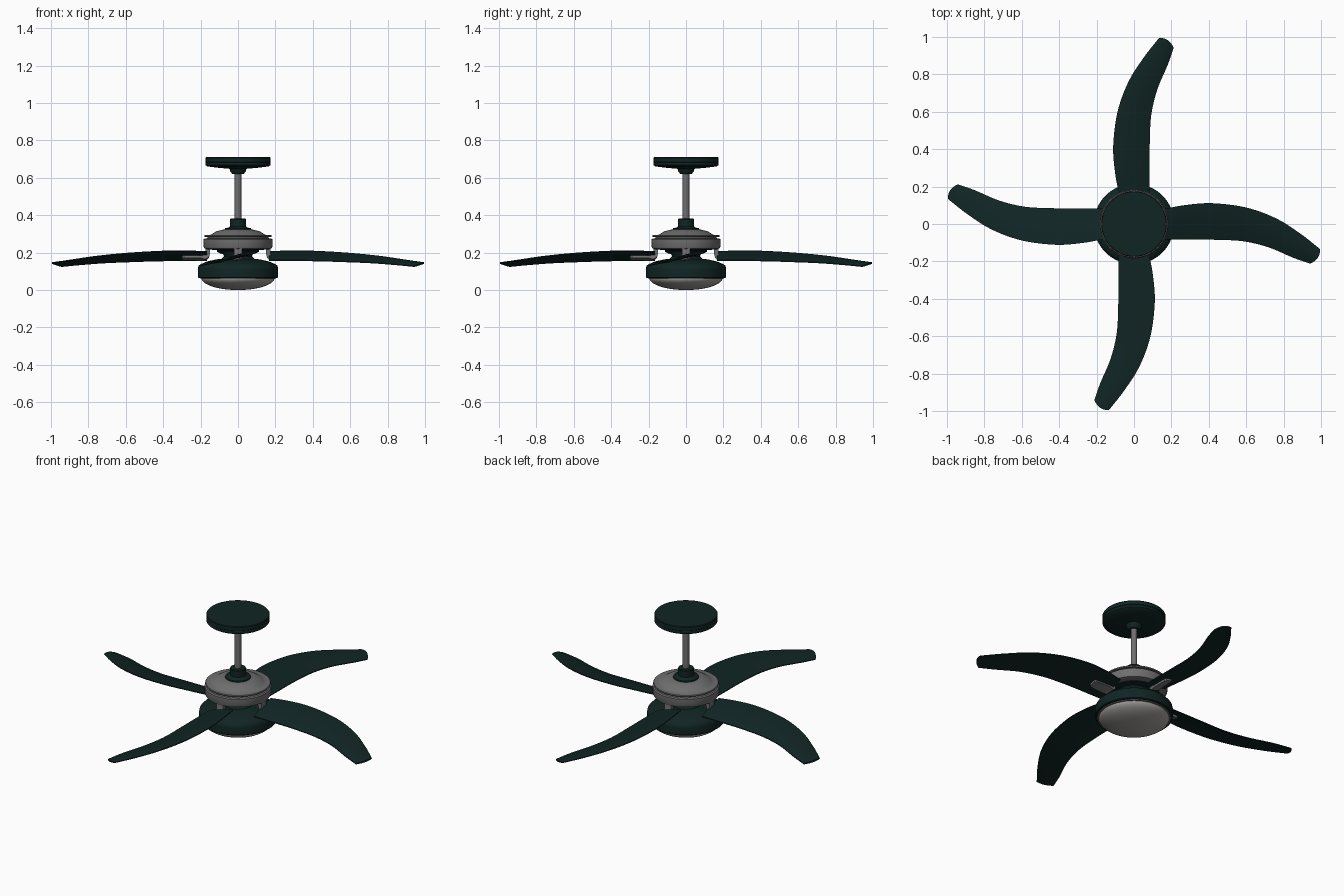
import bpy, bmesh, math
from mathutils import Vector

cube = bpy.data.objects.get("Cube")
if cube:
    bpy.data.objects.remove(cube, do_unlink=True)


def material(name, rgb, rough=0.6):
    m = bpy.data.materials.new(name)
    m.use_nodes = True
    m.diffuse_color = (*rgb, 1)
    bsdf = m.node_tree.nodes["Principled BSDF"]
    bsdf.inputs["Base Color"].default_value = (*rgb, 1)
    bsdf.inputs["Roughness"].default_value = rough
    return m


GREEN = material("dark green paint", (0.005, 0.018, 0.017))
METAL = material("grey metal", (0.16, 0.16, 0.165))
GLASS = material("frosted glass", (0.36, 0.35, 0.34))


def loft(name, rings, mat):
    """Skin equal-length rings of points into a closed solid."""
    bm = bmesh.new()
    vs = [[bm.verts.new(p) for p in ring] for ring in rings]
    n = len(vs[0])
    for a, b in zip(vs, vs[1:]):
        for i in range(n):
            j = (i + 1) % n
            bm.faces.new((a[i], a[j], b[j], b[i]))
    for ring in (vs[0], vs[-1]):
        for i in range(n // 2 - 1):
            bm.faces.new((ring[i], ring[i + 1], ring[n - 2 - i], ring[n - 1 - i]))
    bmesh.ops.recalc_face_normals(bm, faces=bm.faces)
    mesh = bpy.data.meshes.new(name)
    bm.to_mesh(mesh)
    bm.free()
    mesh.materials.append(mat)
    ob = bpy.data.objects.new(name, mesh)
    bpy.context.collection.objects.link(ob)
    bpy.ops.object.select_all(action="DESELECT")
    ob.select_set(True)
    bpy.context.view_layer.objects.active = ob
    bpy.ops.object.shade_smooth_by_angle(angle=math.radians(32))
    return ob


def lathe(name, profile, mat, steps=64):
    """Turn a (radius, height) profile about the z axis."""
    turn = [math.tau * i / steps for i in range(steps)]
    return loft(name, [[(r * math.cos(a), r * math.sin(a), z) for a in turn]
                       for r, z in profile], mat)


def smooth_path(points, cuts=6):
    """Catmull-Rom curve through the points."""
    p = [Vector(q) for q in points]
    p = [2 * p[0] - p[1]] + p + [2 * p[-1] - p[-2]]
    out = []
    for a, b, c, d in zip(p, p[1:], p[2:], p[3:]):
        for k in range(cuts):
            t = k / cuts
            out.append(0.5 * (2 * b + (c - a) * t + (2 * a - 5 * b + 4 * c - d) * t * t
                              + (3 * b - a - 3 * c + d) * t ** 3))
    return out + [p[-2]]


# Ceiling canopy, rod and collar
lathe("ceiling_canopy", [(0.172, 0.71), (0.175, 0.706), (0.175, 0.685), (0.172, 0.682),
                         (0.174, 0.679), (0.174, 0.668), (0.165, 0.661), (0.11, 0.654),
                         (0.045, 0.648), (0.042, 0.635), (0.03, 0.62), (0.01, 0.62)], GREEN)
lathe("down_rod", [(0.018, 0.64), (0.018, 0.34)], METAL, 32)
lathe("rod_collar", [(0.02, 0.382), (0.04, 0.382), (0.043, 0.378), (0.043, 0.34),
                     (0.05, 0.334), (0.07, 0.33), (0.072, 0.318)], GREEN)

# Motor housing with a thin upper flange and a groove
lathe("motor_housing", [(0.06, 0.324), (0.085, 0.322), (0.115, 0.314), (0.14, 0.299),
                        (0.15, 0.293), (0.178, 0.293), (0.181, 0.289), (0.178, 0.284),
                        (0.163, 0.283), (0.163, 0.277), (0.178, 0.276), (0.184, 0.271),
                        (0.184, 0.233), (0.179, 0.222), (0.165, 0.218), (0.1, 0.218)], METAL)
lathe("motor_underside", [(0.14, 0.222), (0.14, 0.214), (0.1, 0.212), (0.08, 0.195),
                          (0.075, 0.18), (0.09, 0.165), (0.09, 0.155)], GREEN)

# Light kit: bowl, metal trim and glass dome
lathe("light_bowl", [(0.08, 0.168), (0.115, 0.164), (0.165, 0.153), (0.2, 0.138),
                     (0.212, 0.125), (0.215, 0.11), (0.214, 0.068), (0.21, 0.064),
                     (0.19, 0.064)], GREEN)
lathe("light_trim", [(0.201, 0.07), (0.201, 0.06), (0.194, 0.058), (0.18, 0.06)], METAL)
dome = [(0.195 * math.cos(a), 0.064 * (1 - math.sin(a)))
        for a in (math.radians(87 * i / 14) for i in range(15))]
lathe("glass_dome", dome, GLASS)

# Blade: cambered section swept between a raised and a lowered edge
high_edge = smooth_path([(0.165, 0.082, 0.205), (0.28, 0.102, 0.209), (0.42, 0.111, 0.207),
                         (0.6, 0.088, 0.196), (0.76, 0.03, 0.18), (0.89, -0.052, 0.161),
                         (0.995, -0.134, 0.145)])
low_edge = smooth_path([(0.165, -0.082, 0.157), (0.28, -0.083, 0.157), (0.42, -0.084, 0.156),
                        (0.58, -0.092, 0.151), (0.72, -0.125, 0.145), (0.85, -0.18, 0.135),
                        (0.943, -0.212, 0.126)])
ACROSS = 8
rings = []
for k, (hi, lo) in enumerate(zip(high_edge, low_edge)):
    top, bottom = [], []
    for i in range(ACROSS + 1):
        t = i / ACROSS
        arch = 4 * t * (1 - t)
        bow = 0.014 * arch * (k / (len(low_edge) - 1)) ** 6
        mid = hi.lerp(lo, t) + Vector((bow, -bow * 0.5, 0.005 * arch))
        half = Vector((0, 0, 0.0025 + 0.0025 * arch))
        top.append(mid + half)
        bottom.append(mid - half)
    rings.append(top + bottom[::-1])
blade = loft("blade", rings, GREEN)

# Blade bracket: strap dropping from the housing, bent out under the blade
PITCH = 0.28
strap = [(0.162, 0.228, 0.022, 0), (0.162, 0.195, 0.022, 0), (0.166, 0.18, 0.022, 0.1),
         (0.178, 0.171, 0.024, 0.2), (0.2, 0.17, 0.03, PITCH), (0.29, 0.171, 0.026, PITCH),
         (0.3, 0.171, 0.018, PITCH)]
rings = []
for k, (x, z, w, roll) in enumerate(strap):
    before, after = strap[max(k - 1, 0)], strap[min(k + 1, len(strap) - 1)]
    along = Vector((after[0] - before[0], 0, after[1] - before[1])).normalized()
    side = Vector((0, math.cos(roll), math.sin(roll)))
    normal = along.cross(side).normalized() * (0.012 if k < 4 else 0.006)
    c = Vector((x, 0, z))
    rings.append([c + side * w + normal, c - side * w + normal,
                  c - side * w - normal, c + side * w - normal])
bracket = loft("blade_bracket", rings, METAL)

# Repeat blade and bracket around the hub
for source in (blade, bracket):
    for q in range(1, 4):
        copy = source.copy()
        copy.name = f"{source.name}_{q + 1}"
        copy.rotation_euler.z = q * math.pi / 2
        bpy.context.collection.objects.link(copy)
